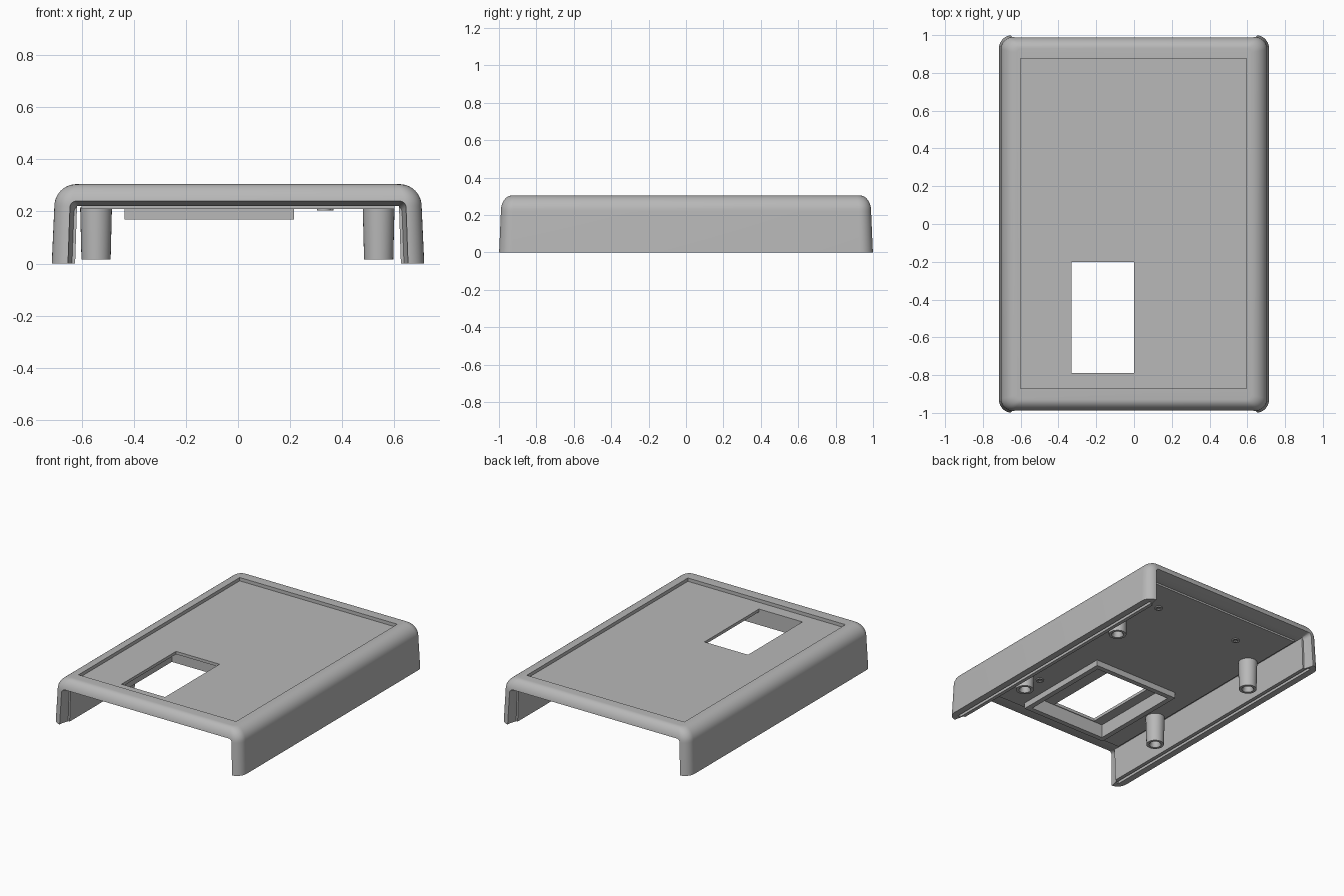
import bpy, bmesh, math

if "Cube" in bpy.data.objects:
    bpy.data.objects.remove(bpy.data.objects["Cube"])

grey = bpy.data.materials.new("plastic_grey")
grey.use_nodes = True
grey.diffuse_color = (0.48, 0.48, 0.48, 1)
grey.node_tree.nodes["Principled BSDF"].inputs["Base Color"].default_value = (0.48, 0.48, 0.48, 1)


def loft(name, rings):
    """Solid through a stack of rings with equal point counts."""
    bm = bmesh.new()
    loops = [[bm.verts.new(p) for p in ring] for ring in rings]
    n = len(loops[0])
    for a, b in zip(loops, loops[1:]):
        for i in range(n):
            j = (i + 1) % n
            bm.faces.new((a[i], a[j], b[j], b[i]))
    bm.faces.new(loops[0][::-1])
    bm.faces.new(loops[-1])
    bmesh.ops.recalc_face_normals(bm, faces=bm.faces)
    mesh = bpy.data.meshes.new(name)
    bm.to_mesh(mesh)
    bm.free()
    mesh.materials.append(grey)
    ob = bpy.data.objects.new(name, mesh)
    bpy.context.collection.objects.link(ob)
    return ob


def rounded(hx, hy, r, z, steps=8):
    pts = []
    for k, (sx, sy) in enumerate(((1, 1), (-1, 1), (-1, -1), (1, -1))):
        for i in range(steps + 1):
            a = math.pi / 2 * (k + i / steps)
            pts.append((sx * (hx - r) + r * math.cos(a), sy * (hy - r) + r * math.sin(a), z))
    return pts


def rect(x0, x1, y0, y1, z):
    return [(x0, y0, z), (x1, y0, z), (x1, y1, z), (x0, y1, z)]


def box(name, x0, x1, y0, y1, z0, z1):
    return loft(name, [rect(x0, x1, y0, y1, z0), rect(x0, x1, y0, y1, z1)])


def disc(x, y, r, z, n=32):
    return [(x + r * math.cos(math.tau * i / n), y + r * math.sin(math.tau * i / n), z) for i in range(n)]


def combine(target, tool, operation="DIFFERENCE"):
    tool.hide_render = True
    mod = target.modifiers.new("combine", "BOOLEAN")
    mod.operation, mod.solver, mod.object = operation, "EXACT", tool
    bpy.context.view_layer.objects.active = target
    bpy.ops.object.modifier_apply(modifier=mod.name)
    bpy.data.objects.remove(tool)


# Drafted outer shell with rounded upper edge
rings = [rounded(0.715, 1.0, 0.07, 0)]
for i in range(11):
    a = math.pi / 2 * i / 10
    c, s = 1 - math.cos(a), math.sin(a)
    rings.append(rounded(0.705 - 0.085 * c, 0.99 - 0.06 * c, 0.065 - 0.04 * c, 0.22 + 0.085 * s))
shell = loft("case_shell", rings)

# Hollow interior
combine(shell, loft("cavity", [rect(-0.626, 0.626, -0.94, 0.94, -0.02),
                               rect(-0.618, 0.618, -0.94, 0.94, 0.222)]))


# Flared end openings with rounded upper corners
def arch(hx, top, y, r=0.025):
    pts = [(-hx - 0.008, y, -0.02)]
    for start, cx in ((math.pi, -hx + r), (math.pi / 2, hx - r)):
        for i in range(7):
            a = start - math.pi / 2 * i / 6
            pts.append((cx + r * math.cos(a), y, top - r + r * math.sin(a)))
    return pts + [(hx + 0.008, y, -0.02)]


for s in (-1, 1):
    combine(shell, loft("end_opening", [arch(0.646, 0.241, s * 1.02), arch(0.645, 0.24, s * 0.985),
                                        arch(0.63, 0.222, s * 0.93)]))
    # Locating groove under each long wall
    x = s * 0.66
    combine(shell, box("rim_groove", x - 0.01, x + 0.01, -0.95, 0.95, -0.02, 0.02))

# Thickened ceiling panel, top recess and display frame
combine(shell, box("ceiling_panel", -0.6, 0.6, -0.87, 0.875, 0.21, 0.25), "UNION")
combine(shell, box("label_recess", -0.6, 0.595, -0.87, 0.875, 0.282, 0.4))
combine(shell, box("display_frame", -0.435, 0.215, -0.83, -0.11, 0.17, 0.24), "UNION")
combine(shell, box("display_pocket", -0.4, 0.18, -0.795, -0.145, 0.1, 0.262))
combine(shell, box("display_window", -0.33, 0, -0.79, -0.2, 0.1, 0.4))

# Hollow screw posts
parts = [shell]
for side, x in (("left", 0.54), ("right", -0.545)):
    for end, y in (("back", 0.48), ("front", -0.44)):
        post = loft(f"{end}_{side}_post", [disc(x, y, r, z) for r, z in
                    ((0.03, 0.1), (0.03, 0.03), (0.038, 0.015), (0.056, 0.015), (0.061, 0.215))])
        parts.append(post)

# Small ceiling pips
for i, (x, y) in enumerate(((0.34, 0.65), (-0.3, 0.65), (0.33, -0.54))):
    parts.append(loft(f"ceiling_pip_{i + 1}", [disc(x, y, r, z, 20) for r, z in
                      ((0.014, 0.211), (0.014, 0.204), (0.026, 0.204), (0.026, 0.212))]))

bpy.ops.object.select_all(action="DESELECT")
for ob in parts:
    ob.select_set(True)
bpy.context.view_layer.objects.active = shell
bpy.ops.object.shade_smooth_by_angle(angle=math.radians(30))
